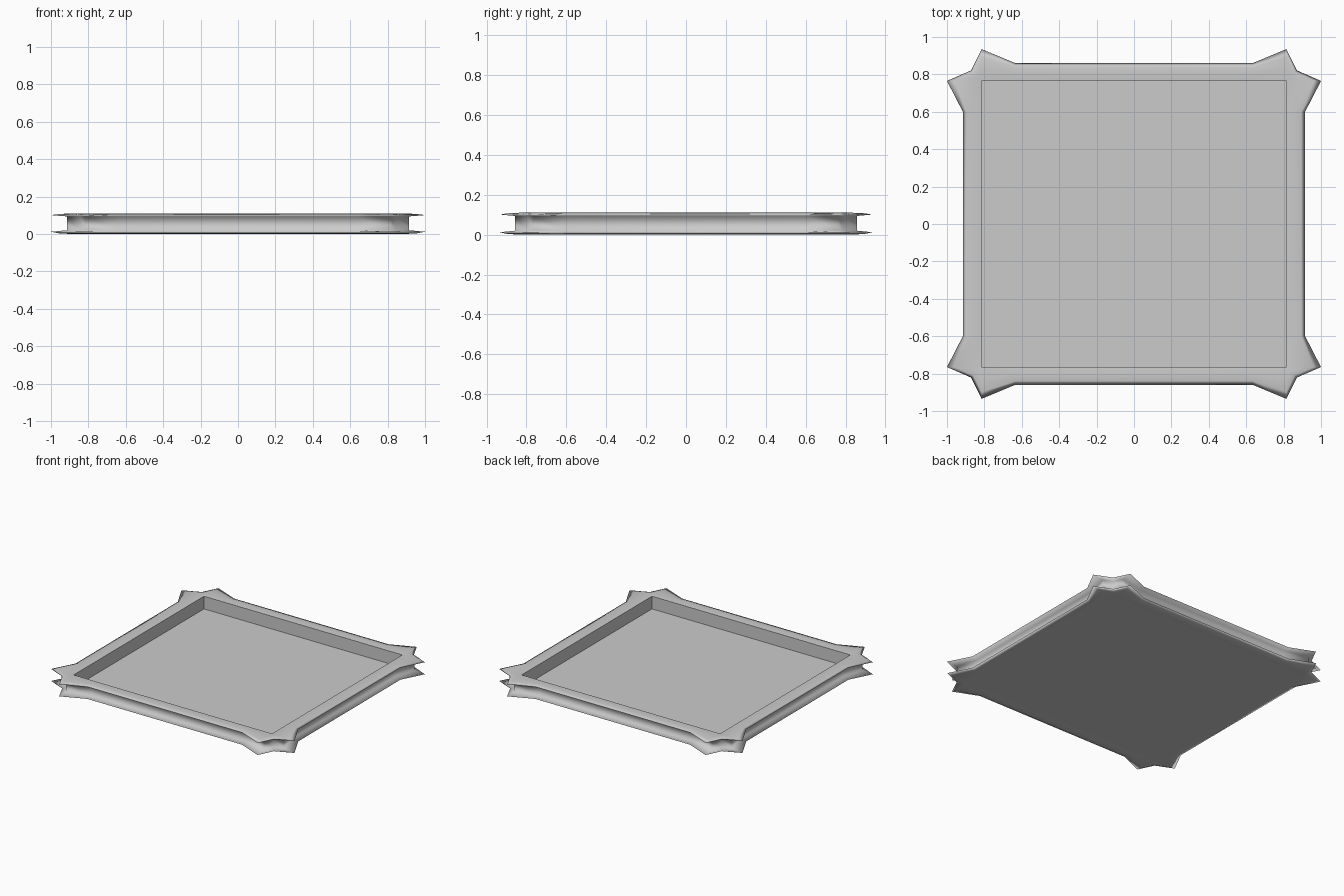
import bpy, bmesh

if "Cube" in bpy.data.objects:
    bpy.data.objects.remove(bpy.data.objects["Cube"])

IX, IY = 0.815, 0.765          # half size of the recess

# Quarter plan: (inner point, outward reach) going counter-clockwise
quarter = [
    ((IX, 0.60), (0.10, 0.0)),
    ((IX, IY), (0.185, 0.0)),
    ((IX, IY), (0.056, 0.056)),
    ((IX, IY), (0.0, 0.17)),
    ((0.635, IY), (0.0, 0.095)),
]

# Rim section: (fraction of reach, height)
section = [(0.0, 0.106), (0.42, 0.110), (0.78, 0.107), (1.0, 0.101),
           (0.54, 0.094), (0.54, 0.020),
           (1.0, 0.012), (0.78, 0.004), (0.42, 0.0), (0.0, 0.003)]


def plan():
    """Mirror the quarter plan into a full loop."""
    pts = []
    for sx, sy in ((1, 1), (-1, 1), (-1, -1), (1, -1)):
        q = quarter if sx * sy > 0 else quarter[::-1]
        pts += [((p[0] * sx, p[1] * sy), (d[0] * sx, d[1] * sy)) for p, d in q]
    return pts


def finish(bm, name):
    bmesh.ops.remove_doubles(bm, verts=bm.verts, dist=1e-5)
    bmesh.ops.dissolve_degenerate(bm, edges=bm.edges, dist=1e-5)
    bmesh.ops.recalc_face_normals(bm, faces=bm.faces)
    me = bpy.data.meshes.new(name)
    bm.to_mesh(me)
    bm.free()
    ob = bpy.data.objects.new(name, me)
    bpy.context.collection.objects.link(ob)
    return ob


# Grooved rim with flared corners
bm = bmesh.new()
rings = [[bm.verts.new((p[0] + d[0] * t, p[1] + d[1] * t, z)) for p, d in plan()]
         for t, z in section]
n = len(rings[0])
for k, ring in enumerate(rings):
    nxt = rings[(k + 1) % len(rings)]
    inner_wall = k == len(rings) - 1
    for i in range(n):
        j = (i + 1) % n
        if inner_wall and (ring[i].co - ring[j].co).length < 1e-6:
            continue
        f = bm.faces.new((ring[i], ring[j], nxt[j], nxt[i]))
        f.smooth = not inner_wall
finish(bm, "tray_rim")

# Flat floor panel
bm = bmesh.new()
bmesh.ops.create_cube(bm, size=1.0)
for v in bm.verts:
    v.co = (v.co.x * 2 * IX, v.co.y * 2 * IY, 0.0075 + v.co.z * 0.009)
finish(bm, "tray_floor")
